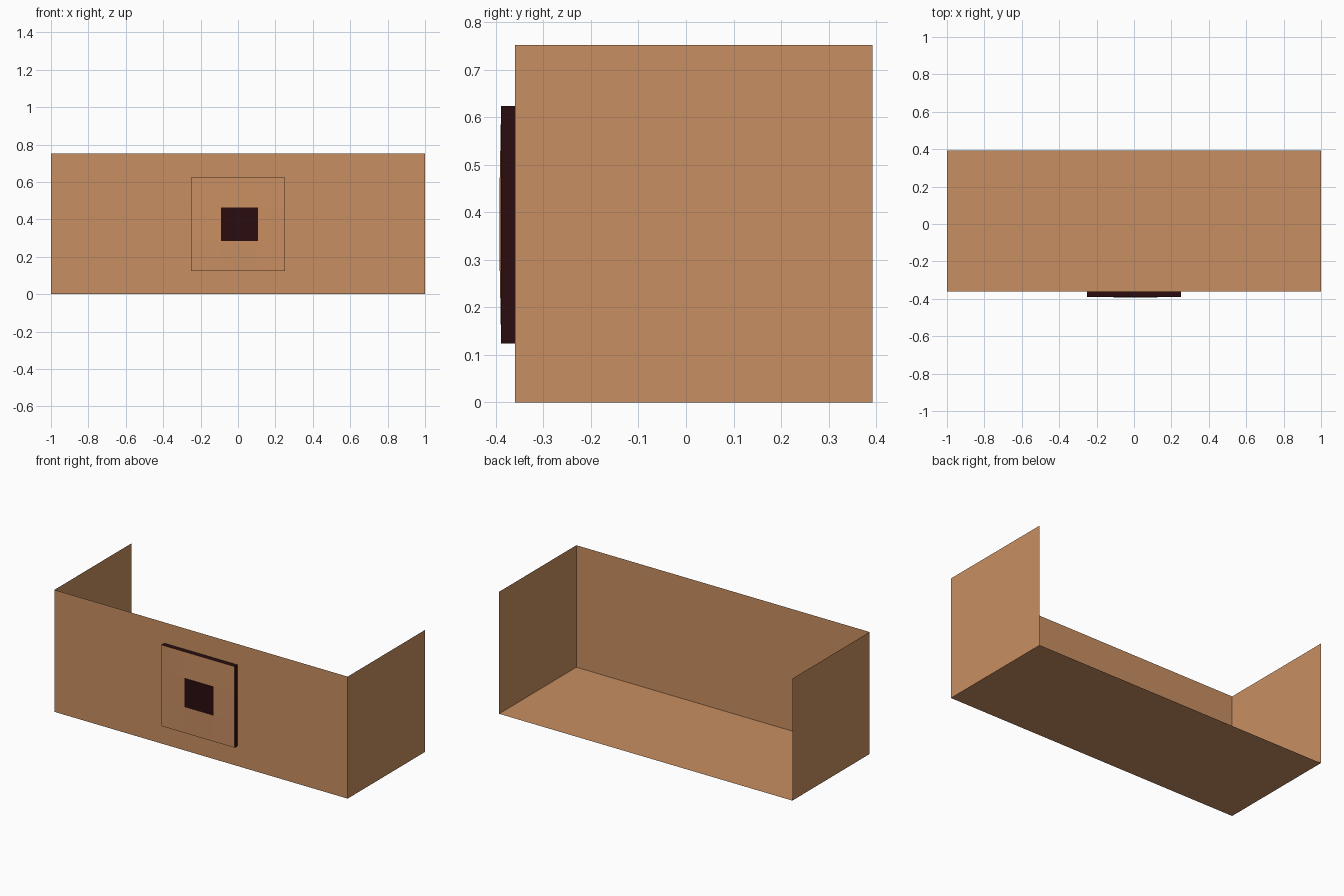
import bpy
import bmesh

if "Cube" in bpy.data.objects:
    bpy.data.objects.remove(bpy.data.objects["Cube"])


def material(name, color):
    mat = bpy.data.materials.new(name)
    mat.diffuse_color = (*color, 1)
    mat.use_nodes = True
    mat.node_tree.nodes["Principled BSDF"].inputs["Base Color"].default_value = mat.diffuse_color
    return mat


tan = material("tan_wood", (0.584, 0.275, 0.122))
dark = material("dark_brown", (0.024, 0.004, 0.005))


def make_object(name, bm, mats):
    mesh = bpy.data.meshes.new(name)
    bm.to_mesh(mesh)
    bm.free()
    for mat in mats:
        mesh.materials.append(mat)
    obj = bpy.data.objects.new(name, mesh)
    bpy.context.collection.objects.link(obj)
    return obj


def sheet(name, corners):
    bm = bmesh.new()
    bm.faces.new([bm.verts.new(c) for c in corners])
    return make_object(name, bm, [tan])


W, F, B, H = 1.0, -0.36, 0.392, 0.752

# Thin drawer sheets: floor, front and two sides, open at the top and back
sheet("drawer_floor", [(-W, F, 0), (-W, B, 0), (W, B, 0), (W, F, 0)])
sheet("drawer_front", [(-W, F, 0), (W, F, 0), (W, F, H), (-W, F, H)])
sheet("right_side", [(W, F, 0), (W, B, 0), (W, B, H), (W, F, H)])
sheet("left_side", [(-W, B, 0), (-W, F, 0), (-W, F, H), (-W, B, H)])

# Handle plate: tan face with a dark central square, slightly domed
xs = (-0.25, -0.09, 0.107, 0.25)
zs = (0.124, 0.285, 0.465, 0.624)
bm = bmesh.new()
grid = [[bm.verts.new((x, -0.392 if 0 < i < 3 and 0 < j < 3 else -0.389, z))
         for i, x in enumerate(xs)] for j, z in enumerate(zs)]
for j in range(3):
    for i in range(3):
        face = bm.faces.new((grid[j][i], grid[j][i + 1],
                             grid[j + 1][i + 1], grid[j + 1][i]))
        face.material_index = 1 if i == j == 1 else 0

# Dark rim of the plate, reaching back to the drawer front
rim = [e for e in bm.edges if e.is_boundary]
new = bmesh.ops.extrude_edge_only(bm, edges=rim)["geom"]
for item in new:
    if isinstance(item, bmesh.types.BMVert):
        item.co.y = F
    elif isinstance(item, bmesh.types.BMFace):
        item.material_index = 1
bmesh.ops.recalc_face_normals(bm, faces=bm.faces)
bm.normal_update()
bm.faces.ensure_lookup_table()
if bm.faces[4].normal.y > 0:
    bmesh.ops.reverse_faces(bm, faces=bm.faces)
make_object("handle_plate", bm, [tan, dark])
